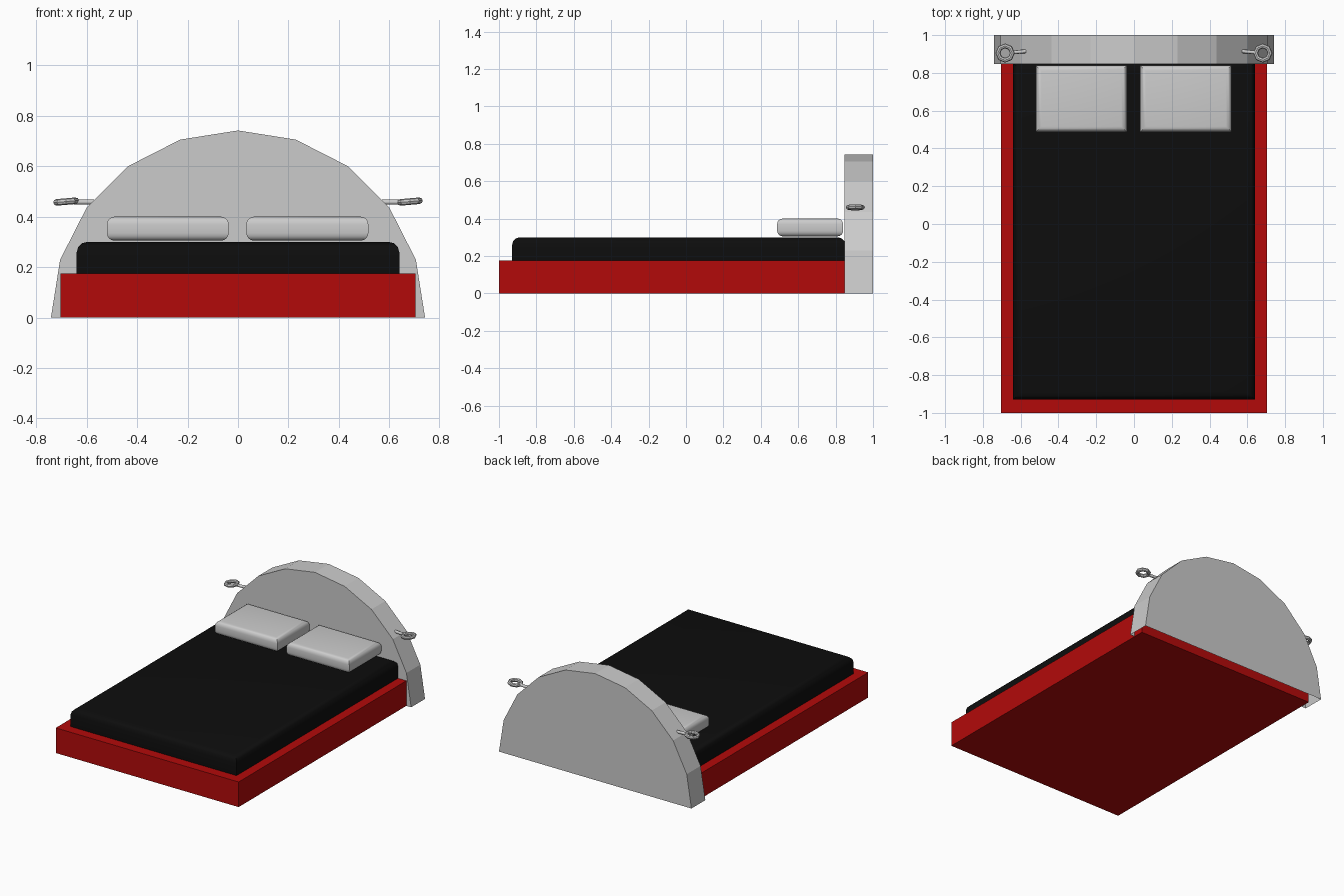
import bpy, bmesh, math
from mathutils import Vector

if "Cube" in bpy.data.objects:
    bpy.data.objects.remove(bpy.data.objects["Cube"])


def finish(name, bm, mat=None, smooth=False):
    bmesh.ops.recalc_face_normals(bm, faces=bm.faces)
    me = bpy.data.meshes.new(name)
    bm.to_mesh(me)
    bm.free()
    ob = bpy.data.objects.new(name, me)
    bpy.context.collection.objects.link(ob)
    if mat:
        me.materials.append(mat)
    if smooth:
        bpy.ops.object.select_all(action='DESELECT')
        ob.select_set(True)
        bpy.context.view_layer.objects.active = ob
        bpy.ops.object.shade_smooth_by_angle(angle=math.radians(40))
    return ob


def box(name, lo, hi, mat=None, bevel=0, segments=3):
    """Box whose top and bottom rims can be rounded, keeping mitred corners."""
    bm = bmesh.new()
    bmesh.ops.create_cube(bm, size=1)
    for v in bm.verts:
        v.co = Vector([(a + b) / 2 + c * (b - a) for a, b, c in zip(lo, hi, v.co)])
    if bevel:
        rims = [e for e in bm.edges if abs(e.verts[0].co.z - e.verts[1].co.z) < 1e-5]
        bmesh.ops.bevel(bm, geom=rims, offset=bevel, segments=segments,
                        profile=0.5, affect='EDGES', clamp_overlap=True)
    return finish(name, bm, mat, smooth=bevel > 0)


def material(name, color):
    m = bpy.data.materials.new(name)
    m.diffuse_color = color
    m.use_nodes = True
    m.node_tree.nodes["Principled BSDF"].inputs["Base Color"].default_value = m.diffuse_color
    return m


red = material("red", (0.45, 0.003, 0.003, 1))
black = material("black", (0.004, 0.004, 0.004, 1))

# Base and mattress
box("bed_frame", (-0.705, -1, 0), (0.705, 0.92, 0.175), red)
box("mattress", (-0.64, -0.93, 0.10), (0.64, 0.852, 0.30), black, 0.042)

# Pillows
box("pillow_left", (-0.52, 0.487, 0.305), (-0.037, 0.84, 0.40), None, 0.03, 4)
box("pillow_right", (0.033, 0.487, 0.305), (0.517, 0.84, 0.40), None, 0.03, 4)

# Headboard: half of a 20-sided drum, open underneath
bm = bmesh.new()
R = 0.742
rows = [[bm.verts.new((R * math.cos(math.pi * i / 10), y, R * math.sin(math.pi * i / 10)))
         for i in range(11)] for y in (0.847, 1.0)]
front, back = rows
bm.faces.new(front)
bm.faces.new(back[::-1])
for i in range(10):
    bm.faces.new((front[i], back[i], back[i + 1], front[i + 1]))
finish("headboard", bm)

# Ring bolts on both shoulders of the headboard
for side, s in (("left", -1), ("right", 1)):
    bpy.ops.mesh.primitive_torus_add(
        major_segments=8, minor_segments=8, major_radius=0.038, minor_radius=0.013,
        location=(s * 0.682, 0.905, 0.46), rotation=(0, math.radians(-5), 0))
    bpy.context.object.name = "ring_" + side
    bpy.ops.object.shade_smooth_by_angle(angle=math.radians(40))
    bpy.ops.mesh.primitive_cylinder_add(
        vertices=8, radius=0.010, depth=0.08,
        location=(s * 0.612, 0.911, 0.458),
        rotation=(0, math.radians(90), math.radians(-s * 5)))
    bpy.context.object.name = "ring_stem_" + side
    bpy.ops.object.shade_smooth_by_angle(angle=math.radians(50))
